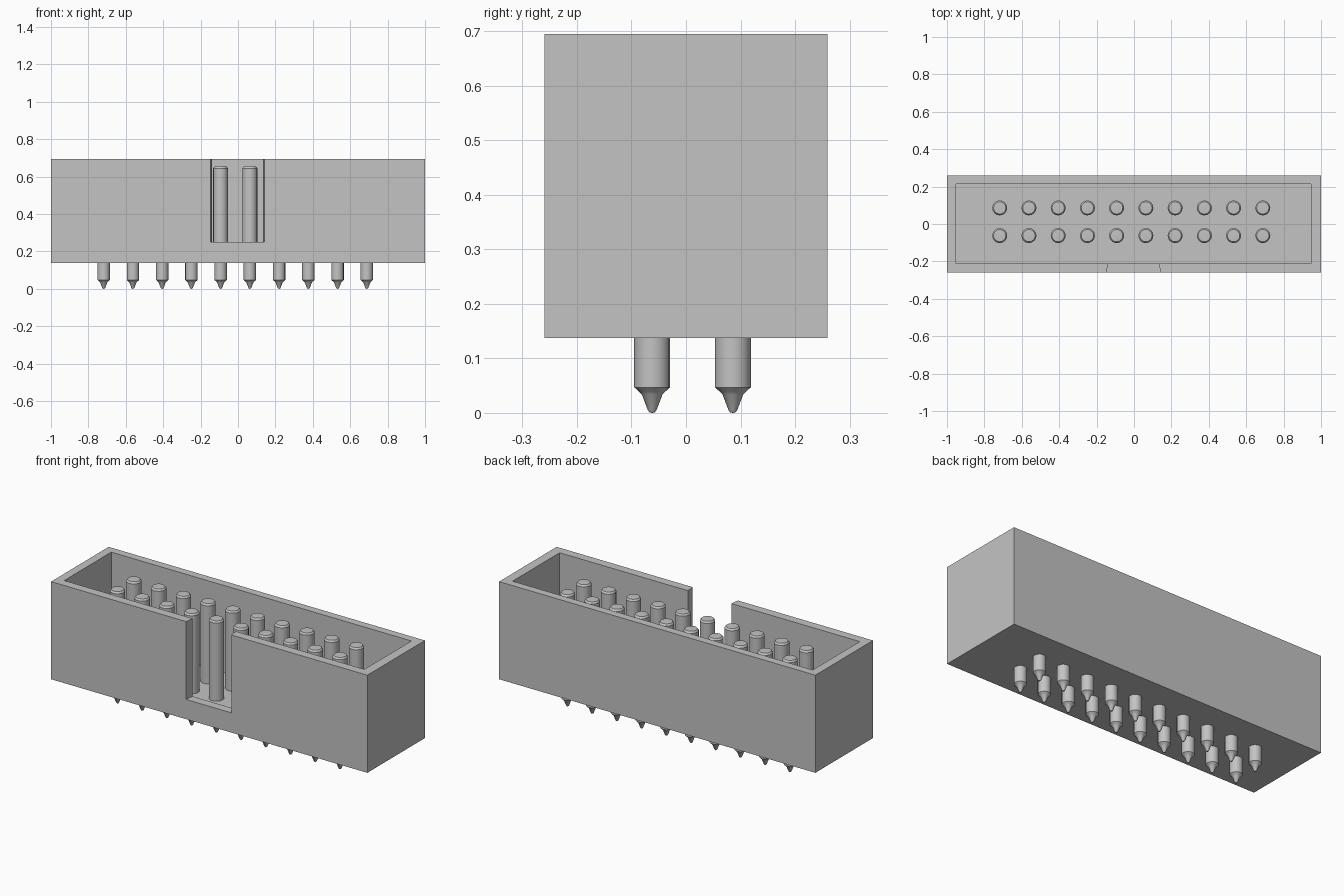
import bpy, bmesh
from math import radians
from mathutils import Matrix

default = bpy.data.objects.get("Cube")
if default:
    bpy.data.objects.remove(default, do_unlink=True)

grey = bpy.data.materials.new("plain grey")
grey.use_nodes = True
COLOR = (0.55, 0.55, 0.55, 1)
grey.diffuse_color = COLOR
grey.node_tree.nodes["Principled BSDF"].inputs["Base Color"].default_value = COLOR


def new_object(name, bm):
    bmesh.ops.recalc_face_normals(bm, faces=bm.faces)
    mesh = bpy.data.meshes.new(name)
    bm.to_mesh(mesh)
    bm.free()
    mesh.materials.append(grey)
    obj = bpy.data.objects.new(name, mesh)
    bpy.context.collection.objects.link(obj)
    return obj


def prism(name, outline, bottom, top):
    """Extrude a flat outline upwards."""
    bm = bmesh.new()
    face = bm.faces.new([bm.verts.new((x, y, bottom)) for x, y in outline])
    grown = bmesh.ops.extrude_face_region(bm, geom=[face])["geom"]
    verts = [v for v in grown if isinstance(v, bmesh.types.BMVert)]
    bmesh.ops.translate(bm, verts=verts, vec=(0, 0, top - bottom))
    return new_object(name, bm)


def rectangle(x0, x1, y0, y1):
    return [(x0, y0), (x1, y0), (x1, y1), (x0, y1)]


# Open-topped housing, hollowed and notched by hidden cutters
housing = prism("housing", rectangle(-1, 1, -0.26, 0.26), 0.137, 0.695)
cavity = prism("cavity_cutter", rectangle(-0.952, 0.946, -0.21, 0.215), 0.197, 0.9)
notch = prism("notch_cutter",
              [(-0.152, -0.31), (0.147, -0.31), (0.128, -0.16), (-0.134, -0.16)],
              0.25, 0.9)
for cutter in (cavity, notch):
    cut = housing.modifiers.new(cutter.name, "BOOLEAN")
    cut.operation = "DIFFERENCE"
    cut.solver = "EXACT"
    cut.object = cutter
    cutter.hide_render = True
    cutter.hide_viewport = True
    cutter.display_type = "WIRE"

# Pin: slim tapered tail below, thicker contact with a chamfered tip above
PROFILE = [(0, 0), (0.005, 0.001), (0.008, 0.005), (0.019, 0.034),
           (0.024, 0.039), (0.033, 0.047), (0.033, 0.165), (0.04, 0.165),
           (0.04, 0.643), (0.033, 0.653), (0, 0.655)]
SIDES = 16
bm = bmesh.new()
verts = [bm.verts.new((r, 0, z)) for r, z in PROFILE]
edges = [bm.edges.new(pair) for pair in zip(verts, verts[1:])]
bmesh.ops.spin(bm, geom=verts + edges, axis=(0, 0, 1), cent=(0, 0, 0),
               angle=radians(360), steps=SIDES)
bmesh.ops.remove_doubles(bm, verts=bm.verts, dist=0.0005)
pin = new_object("pin", bm)

bpy.ops.object.select_all(action="DESELECT")
pin.select_set(True)
bpy.context.view_layer.objects.active = pin
bpy.ops.object.shade_smooth_by_angle(angle=radians(28))

# Two rows of ten pins sharing one mesh
for row, y in (("front", -0.062), ("back", 0.086)):
    for i in range(10):
        copy = bpy.data.objects.new(f"{row}_pin_{i + 1}", pin.data)
        copy.matrix_world = Matrix.Translation((-0.718 + 0.1563 * i, y, 0))
        bpy.context.collection.objects.link(copy)
bpy.data.objects.remove(pin, do_unlink=True)
